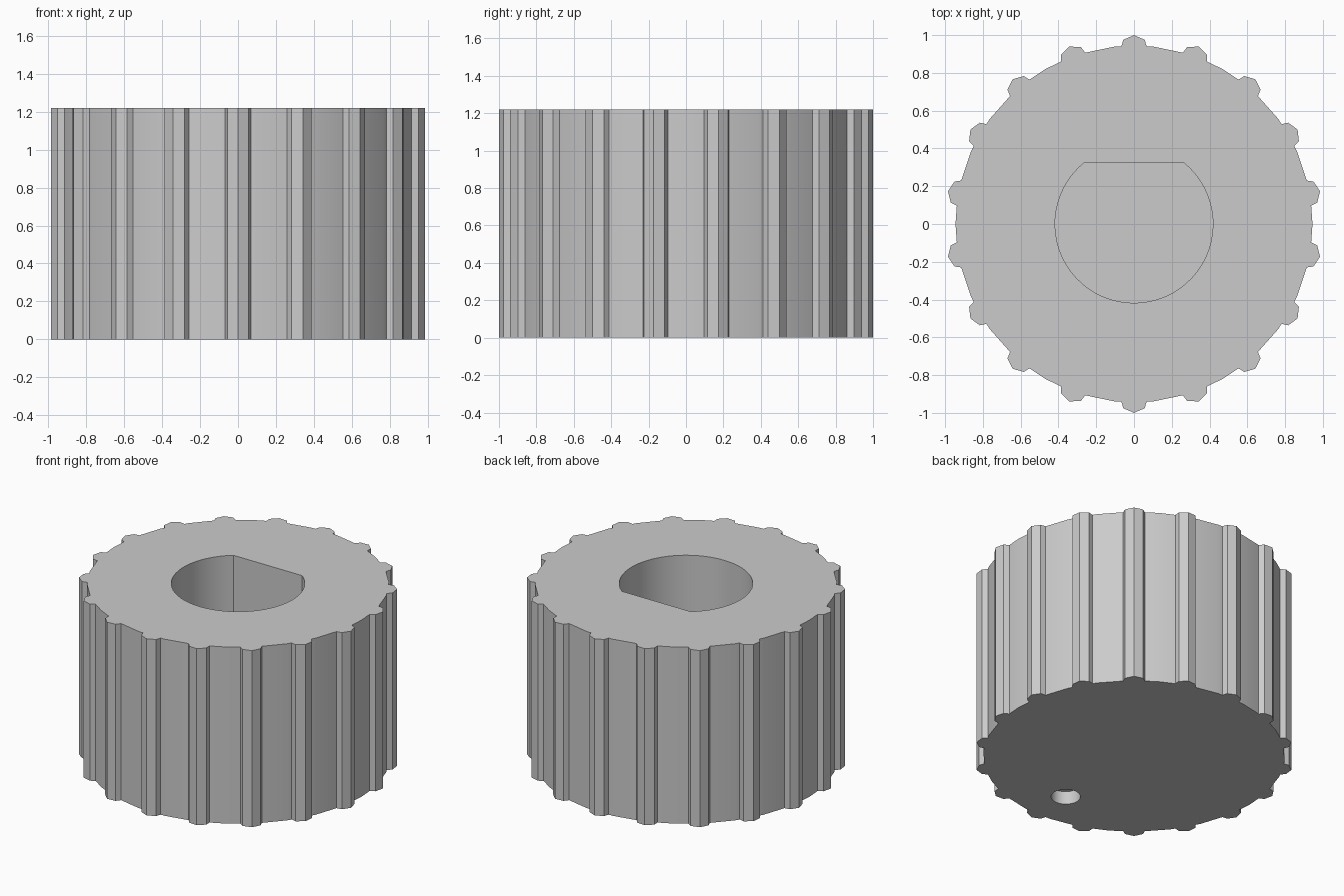
import bpy, bmesh
from math import sin, cos, radians, pi, sqrt, asin

cube = bpy.data.objects.get("Cube")
if cube:
    bpy.data.objects.remove(cube, do_unlink=True)

HEIGHT = 1.22
TEETH = 18
CORE_R, CORE_SIDES = 0.945, 30
BORE_R, BORE_FLAT, BORE_FLOOR = 0.418, 0.325, 0.22

grey = bpy.data.materials.new("plain grey")
grey.use_nodes = True
colour = (0.6, 0.6, 0.6, 1)
grey.diffuse_color = colour
grey.node_tree.nodes["Principled BSDF"].inputs["Base Color"].default_value = colour


def polar(r, deg):
    return r * cos(radians(deg)), r * sin(radians(deg))


def prism(name, outline, z0, z1):
    """Extrude a closed outline from z0 up to z1."""
    bm = bmesh.new()
    base = bm.faces.new([bm.verts.new((x, y, z0)) for x, y in outline])
    top = bmesh.ops.extrude_face_region(bm, geom=[base])["geom"]
    verts = [v for v in top if isinstance(v, bmesh.types.BMVert)]
    bmesh.ops.translate(bm, verts=verts, vec=(0, 0, z1 - z0))
    bmesh.ops.recalc_face_normals(bm, faces=bm.faces)
    mesh = bpy.data.meshes.new(name)
    bm.to_mesh(mesh)
    bm.free()
    mesh.materials.append(grey)
    obj = bpy.data.objects.new(name, mesh)
    bpy.context.collection.objects.link(obj)
    return obj


def cut(body, cutter):
    """Subtract the cutter from the body and discard it."""
    bpy.context.view_layer.objects.active = body
    mod = body.modifiers.new("cut", "BOOLEAN")
    mod.operation, mod.solver, mod.object = "DIFFERENCE", "EXACT", cutter
    bpy.ops.object.modifier_apply(modifier=mod.name)
    bpy.data.objects.remove(cutter, do_unlink=True)


# Knob outline: a faceted core with pointed grip ribs
pitch, facet = 360 / TEETH, 360 / CORE_SIDES
rib = [(-4.1, 0.943), (-3.3, 0.977), (0, 1.0), (3.3, 0.977), (4.1, 0.943)]
outline = []
for i in range(TEETH):
    mid = pitch * (i + 0.5)
    outline += [polar(r, mid + a) for a, r in rib]
    for k in range(CORE_SIDES + 1):
        if mid + 4.5 < k * facet < mid + pitch - 4.5:
            outline.append(polar(CORE_R, k * facet))
knob = prism("knob_body", outline, 0, HEIGHT)

# D-shaped shaft bore, open at the top
start = pi - asin(BORE_FLAT / BORE_R)
sweep = pi + 2 * asin(BORE_FLAT / BORE_R)
bore = [(BORE_R * cos(start + sweep * i / 48), BORE_R * sin(start + sweep * i / 48))
        for i in range(49)]
cut(knob, prism("bore_cutter", bore, BORE_FLOOR, HEIGHT + 0.2))

# Shallow round locating hole in the underside, near the front
hole = [(x, y - 0.665) for x, y in (polar(0.092, 15 * i) for i in range(24))]
cut(knob, prism("hole_cutter", hole, -0.2, 0.09))

# Smooth the curved walls, keep ribs and rims sharp
bpy.ops.object.select_all(action="DESELECT")
knob.select_set(True)
bpy.context.view_layer.objects.active = knob
bpy.ops.object.shade_smooth_by_angle(angle=radians(25))
